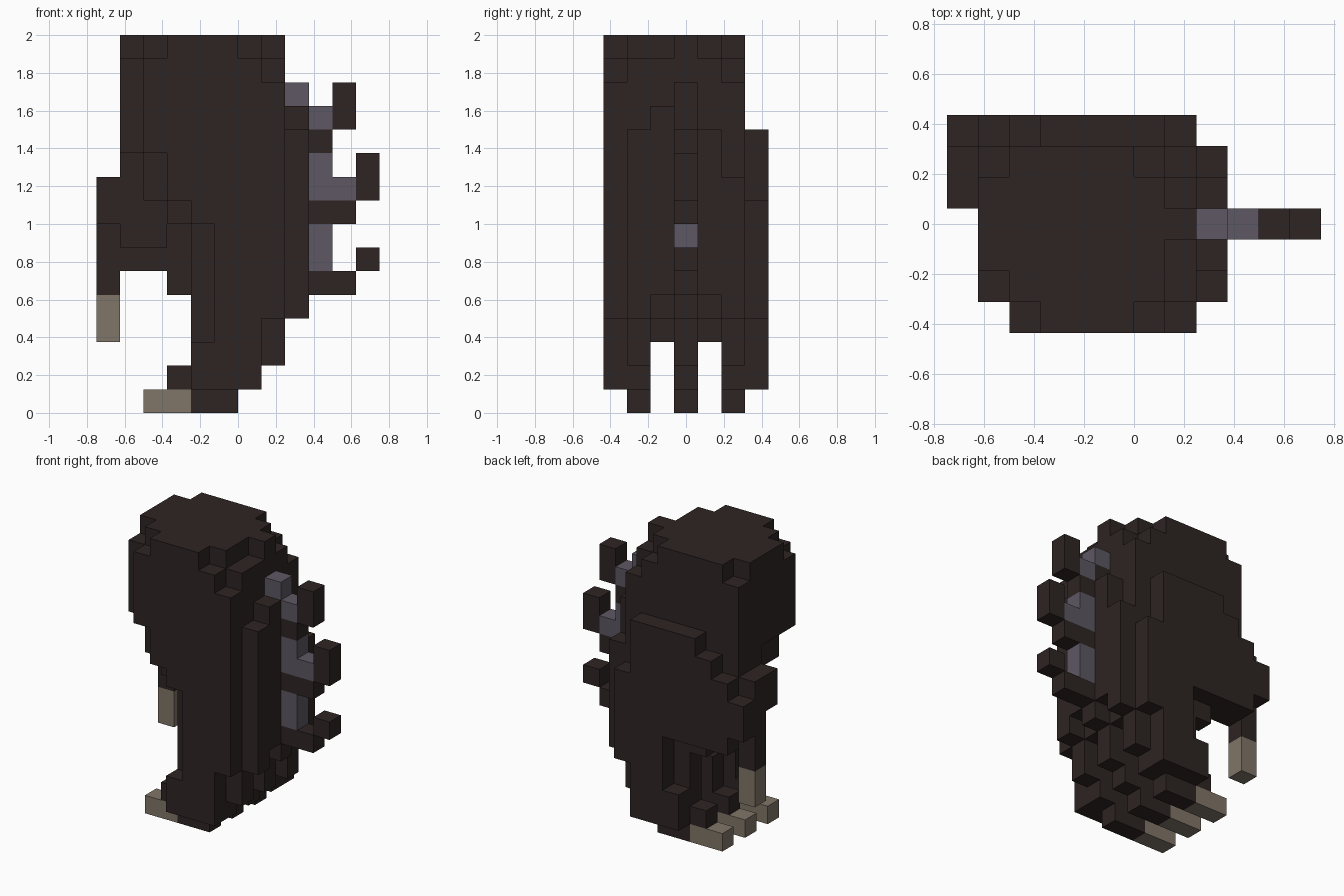
import bpy, bmesh, math
from mathutils import Vector

if "Cube" in bpy.data.objects:
    bpy.data.objects.remove(bpy.data.objects["Cube"], do_unlink=True)

S = 0.125                       # edge length of one block
ORIGIN = Vector((-0.75, -0.4375, 0.0))
cells = {}                      # block position -> part name


def fill(part, xs, ys, zs):
    """Fill an inclusive range of blocks; later fills replace earlier ones."""
    for i in range(xs[0], xs[1] + 1):
        for j in range(ys[0], ys[1] + 1):
            for k in range(zs[0], zs[1] + 1):
                cells[(i, j, k)] = part


def column(part, j, rows):
    """Fill one slice in y from (x range, z range) rows."""
    for xs, zs in rows:
        fill(part, xs, (j, j), zs)


# Forearm: stepped crown, then a solid block
for j, xs in enumerate([(3, 5), (2, 6), (1, 6), (1, 7), (1, 6), (2, 5)]):
    fill("forearm", xs, (j, j), (15, 15))
fill("forearm", (1, 7), (1, 5), (11, 14))
del cells[(7, 5, 14)]
column("forearm", 0, [((2, 6), (14, 14)), ((2, 7), (11, 13))])

# Hand: core narrowing toward the palm
fill("hand", (2, 7), (1, 5), (9, 10))
fill("hand", (3, 7), (1, 5), (8, 8))
fill("hand", (4, 7), (2, 4), (7, 7))
fill("hand", (5, 7), (1, 5), (4, 7))
for j in (1, 5):
    fill("hand", (4, 4), (j, j), (3, 7))
for j in (2, 4):
    fill("hand", (5, 6), (j, j), (3, 3))

# Hand: outer side plates
column("hand", 0, [((3, 7), (9, 10)), ((4, 7), (8, 8)),
                   ((5, 7), (4, 7)), ((5, 6), (3, 3))])
column("hand", 6, [((3, 6), (9, 11)), ((3, 7), (6, 8)),
                   ((5, 7), (4, 5)), ((5, 6), (3, 3))])

# Hand: layer over the knuckle side
for j, zs in zip(range(1, 6), [(4, 11), (5, 12), (4, 12), (5, 11), (4, 9)]):
    fill("hand", (8, 8), (j, j), zs)

# Three fingers with claws
for j in (1, 3, 5):
    column("fingers", j, [((4, 7), (2, 3)), ((3, 6), (1, 1)), ((4, 5), (0, 0))])
    column("finger_claws", j, [((2, 3), (0, 0))])
for j in (0, 6):
    column("fingers", j, [((4, 6), (1, 2))])

# Thumb with a hanging claw
column("thumb", 4, [((0, 0), (8, 9)), ((1, 1), (7, 10)), ((2, 2), (7, 8))])
column("thumb", 5, [((0, 0), (5, 9)), ((1, 1), (6, 10)),
                    ((2, 2), (6, 8)), ((3, 3), (5, 7))])
column("thumb", 6, [((0, 0), (7, 8)), ((1, 1), (6, 9)), ((2, 2), (6, 10))])
column("thumb_claw", 5, [((0, 0), (3, 4))])

# Ridge of hooked spikes on the knuckle side, with webbing between
column("ridge_spikes", 3, [((9, 9), (11, 11)), ((10, 10), (12, 13)),
                           ((9, 10), (8, 8)), ((11, 11), (9, 10)),
                           ((9, 10), (5, 5)), ((11, 11), (6, 6))])
column("ridge_webbing", 3, [((8, 8), (13, 13)), ((9, 9), (12, 12)),
                            ((9, 9), (9, 10)), ((10, 10), (9, 9)),
                            ((9, 9), (6, 7))])


def material(name, rgb):
    m = bpy.data.materials.new(name)
    m.use_nodes = True
    m.diffuse_color = (*rgb, 1)
    bsdf = next(n for n in m.node_tree.nodes if n.type == "BSDF_PRINCIPLED")
    bsdf.inputs["Base Color"].default_value = (*rgb, 1)
    return m


dark = material("dark_brown", (0.027, 0.018, 0.017))
tan = material("claw_tan", (0.22, 0.18, 0.14))
grey = material("purple_grey", (0.11, 0.095, 0.125))
MATS = {"finger_claws": tan, "thumb_claw": tan, "ridge_webbing": grey}


def face_corners(cell, axis, side):
    """Four corners of one block face, wound outward."""
    u, v = (axis + 1) % 3, (axis + 2) % 3
    corners = []
    for a, b in ((0, 0), (1, 0), (1, 1), (0, 1)):
        p = list(cell)
        p[axis] += side
        p[u] += a
        p[v] += b
        corners.append(tuple(p))
    return corners if side else corners[::-1]


# Build each part from the outer faces of its blocks
for part in sorted(set(cells.values())):
    bm = bmesh.new()
    verts = {}
    for cell in [c for c in cells if cells[c] == part]:
        for axis in range(3):
            for side in (0, 1):
                near = list(cell)
                near[axis] += 1 if side else -1
                if tuple(near) in cells:
                    continue
                quad = []
                for p in face_corners(cell, axis, side):
                    if p not in verts:
                        verts[p] = bm.verts.new(ORIGIN + Vector(p) * S)
                    quad.append(verts[p])
                bm.faces.new(quad)
    # merge coplanar faces into clean flat panels
    bmesh.ops.dissolve_limit(bm, angle_limit=math.radians(1),
                             verts=bm.verts[:], edges=bm.edges[:])
    mesh = bpy.data.meshes.new(part)
    bm.to_mesh(mesh)
    bm.free()
    mesh.materials.append(MATS.get(part, dark))
    bpy.context.scene.collection.objects.link(bpy.data.objects.new(part, mesh))
